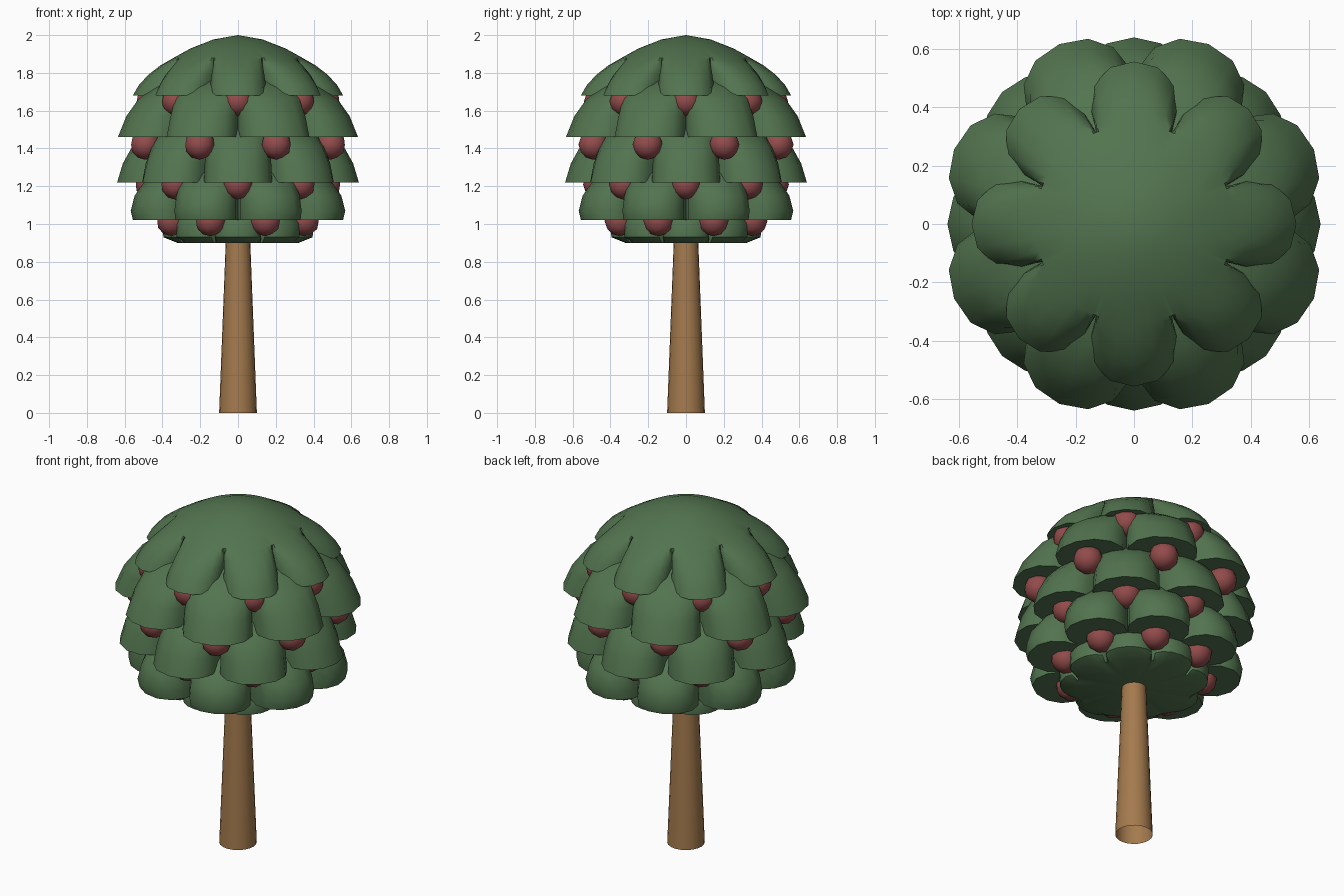
import bpy, bmesh, math

if "Cube" in bpy.data.objects:
    bpy.data.objects.remove(bpy.data.objects["Cube"])

PETALS = 8
STEP = 2 * math.pi / PETALS


def material(name, rgb):
    m = bpy.data.materials.new(name)
    m.diffuse_color = (*rgb, 1)
    m.use_nodes = True
    m.node_tree.nodes["Principled BSDF"].inputs["Base Color"].default_value = m.diffuse_color
    return m


GREEN = material("leaf green", (0.085, 0.175, 0.078))
RED = material("berry red", (0.29, 0.07, 0.07))
BROWN = material("trunk brown", (0.37, 0.195, 0.075))


def finish(bm, name, mat, angle=40):
    bmesh.ops.recalc_face_normals(bm, faces=bm.faces)
    me = bpy.data.meshes.new(name)
    bm.to_mesh(me)
    bm.free()
    me.materials.append(mat)
    ob = bpy.data.objects.new(name, me)
    bpy.context.collection.objects.link(ob)
    bpy.ops.object.select_all(action='DESELECT')
    ob.select_set(True)
    bpy.context.view_layer.objects.active = ob
    bpy.ops.object.shade_smooth_by_angle(angle=math.radians(angle))
    return ob


def leaf_tier(name, profile, notch, offset):
    """Dome whose rings spread into petals once they pass the notch radius.
    profile: (petal tip radius, z) from apex to underside."""
    bm = bmesh.new()
    samples = []
    for p in range(PETALS):
        for k in range(-4, 4):
            u = math.sin(k * math.pi / 8)
            bulge = max(0, 1 - abs(u) ** 2.2) ** 0.5
            samples.append(((p + offset) * STEP + u * STEP / 2, bulge))
    n = len(samples)
    rings = []
    for tip, z in profile[1:]:
        ring = []
        for a, bulge in samples:
            r = tip if tip <= notch else notch + (tip - notch) * bulge
            ring.append(bm.verts.new((r * math.cos(a), r * math.sin(a), z)))
        rings.append(ring)
    top = bm.verts.new((0, 0, profile[0][1]))
    base = bm.verts.new((0, 0, profile[-1][1]))
    for i in range(n):
        j = (i + 1) % n
        bm.faces.new((top, rings[0][i], rings[0][j]))
        bm.faces.new((base, rings[-1][j], rings[-1][i]))
        for a, b in zip(rings, rings[1:]):
            bm.faces.new((a[i], b[i], b[j], a[j]))
    finish(bm, name, GREEN)


# Foliage tiers, alternately turned by half a petal
leaf_tier("leaf_tier_1", [(0, 2.0), (.13, 1.977), (.25, 1.93), (.34, 1.88), (.41, 1.84),
                          (.475, 1.79), (.525, 1.735), (.557, 1.68)], .34, 0)
leaf_tier("leaf_tier_2", [(0, 1.80), (.34, 1.77), (.45, 1.725), (.55, 1.66),
                          (.62, 1.57), (.668, 1.46)], .45, .5)
leaf_tier("leaf_tier_3", [(0, 1.57), (.41, 1.53), (.49, 1.48), (.56, 1.41),
                          (.61, 1.32), (.64, 1.22)], .42, 0)
leaf_tier("leaf_tier_4", [(0, 1.32), (.38, 1.30), (.46, 1.27), (.53, 1.21),
                          (.575, 1.15), (.598, 1.07), (.585, 1.02)], .39, .5)
leaf_tier("leaf_tier_5", [(0, 1.10), (.28, 1.09), (.36, 1.06), (.40, 1.0),
                          (.395, .93), (.32, .90)], .31, 0)

# Berries in the notches between petals
bm = bmesh.new()
for radius, z, offset in ((.46, 1.65, 0), (.53, 1.42, .5), (.465, 1.21, 0), (.38, 1.015, .5)):
    for p in range(PETALS):
        a = (p + offset) * STEP
        made = bmesh.ops.create_icosphere(bm, subdivisions=2, radius=.08)
        bmesh.ops.translate(bm, verts=made["verts"],
                            vec=(radius * math.cos(a), radius * math.sin(a), z))
finish(bm, "berries", RED, 60)

# Tapered trunk, open at the ends
bm = bmesh.new()
made = bmesh.ops.create_cone(bm, cap_ends=False, segments=20, radius1=.1, radius2=.062, depth=.98)
bmesh.ops.translate(bm, verts=made["verts"], vec=(0, 0, .49))
finish(bm, "trunk", BROWN)
